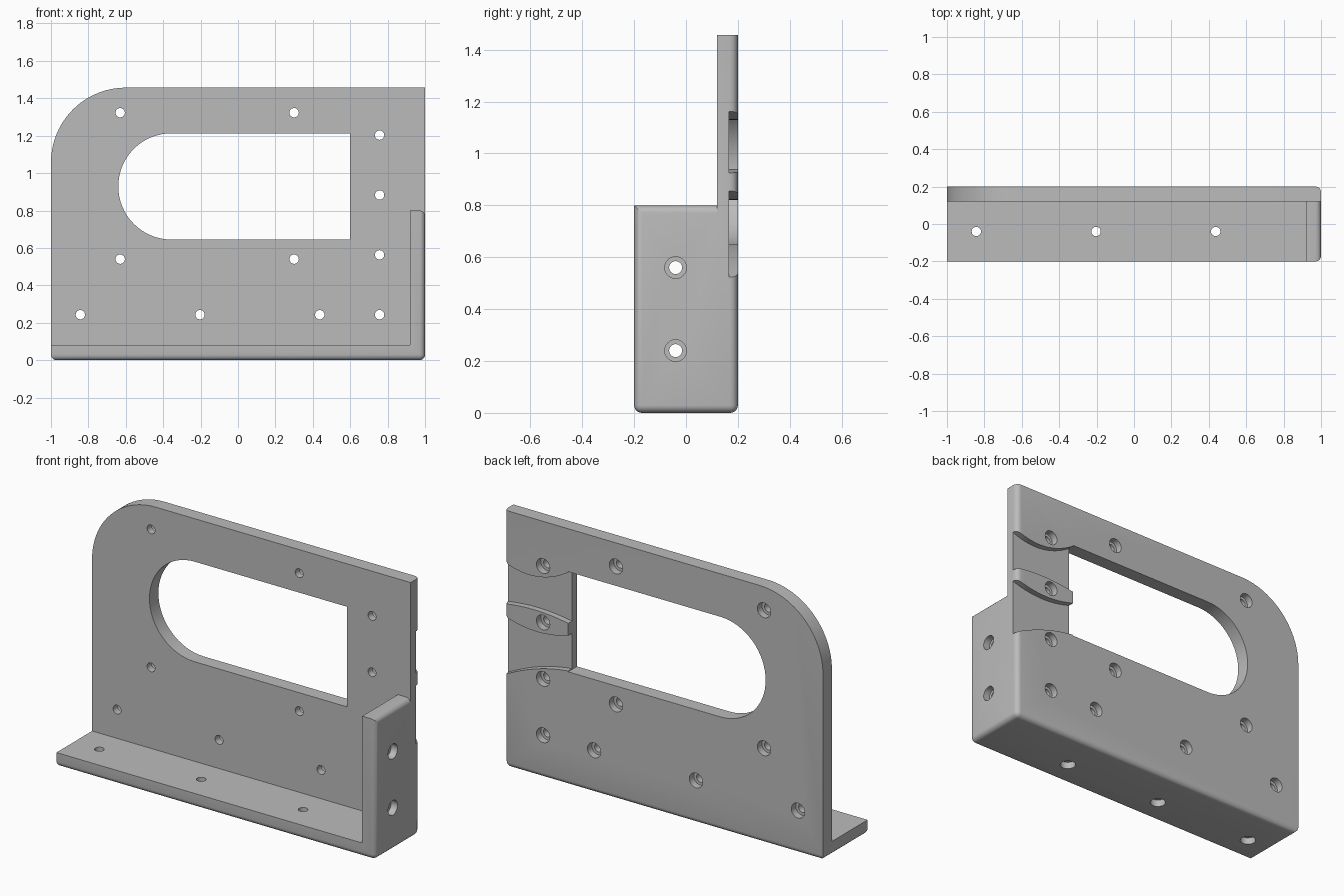
import bpy, bmesh, math
from mathutils import Matrix, Vector

if "Cube" in bpy.data.objects:
    bpy.data.objects.remove(bpy.data.objects["Cube"])

H = 1.457      # plate height
R = 0.03       # fillet radius

grey = bpy.data.materials.new("plain grey")
grey.diffuse_color = (0.5, 0.5, 0.5, 1)
grey.use_nodes = True
grey.node_tree.nodes["Principled BSDF"].inputs["Base Color"].default_value = grey.diffuse_color


def mesh_object(name, bm):
    bmesh.ops.recalc_face_normals(bm, faces=bm.faces)
    me = bpy.data.meshes.new(name)
    bm.to_mesh(me)
    bm.free()
    ob = bpy.data.objects.new(name, me)
    bpy.context.collection.objects.link(ob)
    return ob


def prism(points, y0, y1):
    """Extrude an (x, z) outline from y0 to y1."""
    bm = bmesh.new()
    face = bm.faces.new([bm.verts.new((x, y0, z)) for x, z in points])
    ext = bmesh.ops.extrude_face_region(bm, geom=[face])
    verts = [v for v in ext["geom"] if isinstance(v, bmesh.types.BMVert)]
    bmesh.ops.translate(bm, verts=verts, vec=(0, y1 - y0, 0))
    return mesh_object("cutter", bm)


def arc(cx, cz, r, a0, a1, n=24):
    return [(cx + r * math.cos(math.radians(a0 + (a1 - a0) * i / n)),
             cz + r * math.sin(math.radians(a0 + (a1 - a0) * i / n))) for i in range(n + 1)]


def bow(z_in, z_mid, z_out, n=16):
    """Curved edge over x = 0.6, 0.8 and 1.0, run on a little at both ends."""
    pts = [(0.58, z_in)]
    for i in range(n + 2):
        t = i / n
        z = z_in * (1 - t) * (1 - 2 * t) + z_mid * 4 * t * (1 - t) + z_out * t * (2 * t - 1)
        pts.append((0.6 + 0.4 * t, z))
    return pts


def screw_hole(pos, direction):
    """Stepped cutter: wide from the outer face, narrow through the wall."""
    profile = [(0, 0.04), (0.042, 0.04), (0.042, -0.04), (0.025, -0.04), (0.025, -0.12), (0, -0.12)]
    bm = bmesh.new()
    verts = [bm.verts.new((r, 0, z)) for r, z in profile]
    edges = [bm.edges.new(p) for p in zip(verts, verts[1:])]
    bmesh.ops.spin(bm, geom=verts + edges, cent=(0, 0, 0), axis=(0, 0, 1),
                   angle=math.tau, steps=24, use_duplicate=False)
    bmesh.ops.remove_doubles(bm, verts=bm.verts, dist=1e-5)
    turn = Vector((0, 0, 1)).rotation_difference(Vector(direction)).to_matrix().to_4x4()
    bmesh.ops.transform(bm, matrix=Matrix.Translation(pos) @ turn, verts=bm.verts)
    return mesh_object("cutter", bm)


def cut(body, cutter):
    mod = body.modifiers.new("cut", "BOOLEAN")
    mod.operation = "DIFFERENCE"
    mod.solver = "EXACT"
    mod.object = cutter
    bpy.context.view_layer.objects.active = body
    bpy.ops.object.modifier_apply(modifier=mod.name)
    bpy.data.objects.remove(cutter, do_unlink=True)


# Solid block with filleted outer edges on the bottom and the right side
bm = bmesh.new()
bmesh.ops.create_cube(bm, size=1)
for v in bm.verts:
    v.co = (v.co.x * 2, v.co.y * 0.4, (v.co.z + 0.5) * H)
rounded = [e for e in bm.edges
           if all(v.co.z < 0.01 for v in e.verts)
           or (all(v.co.x > 0.99 for v in e.verts) and any(v.co.z < 0.01 for v in e.verts))]
bmesh.ops.bevel(bm, geom=rounded, offset=R, offset_type="OFFSET", segments=5,
                profile=0.5, affect="EDGES")
bracket = mesh_object("corner_bracket", bm)
bracket.data.materials.append(grey)

# Hollow out the inside, leaving the back plate, base flange and side wall
cut(bracket, prism([(-1.2, 0.08), (0.92, 0.08), (0.92, 1.7), (-1.2, 1.7)], -0.5, 0.12))

# Lower the side wall and round its outer top edge
cut(bracket, prism([(0.9, 0.8)] + arc(1 - R, 0.8 - R, R, 90, 0, 5)
                   + [(1.2, 0.8 - R), (1.2, 1.7), (0.9, 1.7)], -0.5, 0.12))

# Large rounded corner of the plate
cut(bracket, prism(arc(-0.6, H - 0.4, 0.4, 180, 90)
                   + [(-0.6, 1.7), (-1.2, 1.7), (-1.2, H - 0.4)], -0.5, 0.5))

# Window with a round end
cut(bracket, prism([(0.6, 0.645), (0.6, 1.213)]
                   + arc(-0.356, 0.929, 0.284, 90, 270, 32), -0.5, 0.5))

# Curved recesses in the back, above and below a bowed rib
for low, high in ((bow(0.92, 0.94, 0.925), bow(1.208, 1.132, 1.162)),
                  (bow(0.65, 0.608, 0.523), bow(0.85, 0.82, 0.855))):
    cut(bracket, prism(low + high[::-1], 0.166, 0.5))

# Screw holes in the back plate
plate_holes = [(x, z) for x in (-0.63, 0.3) for z in (0.54, 1.323)]
plate_holes += [(0.757, 0.243 + 0.32 * i) for i in range(4)]
plate_holes += [(x, 0.243) for x in (-0.843, -0.203, 0.437)]
for x, z in plate_holes:
    cut(bracket, screw_hole((x, 0.2, z), (0, 1, 0)))

# Screw holes in the base flange and the side wall
for x in (-0.843, -0.203, 0.437):
    cut(bracket, screw_hole((x, -0.04, 0), (0, 0, -1)))
for z in (0.24, 0.56):
    cut(bracket, screw_hole((1, -0.04, z), (1, 0, 0)))

# Smooth the curved faces
bpy.ops.object.select_all(action="DESELECT")
bracket.select_set(True)
bpy.context.view_layer.objects.active = bracket
bpy.ops.object.shade_smooth_by_angle(angle=math.radians(30))
